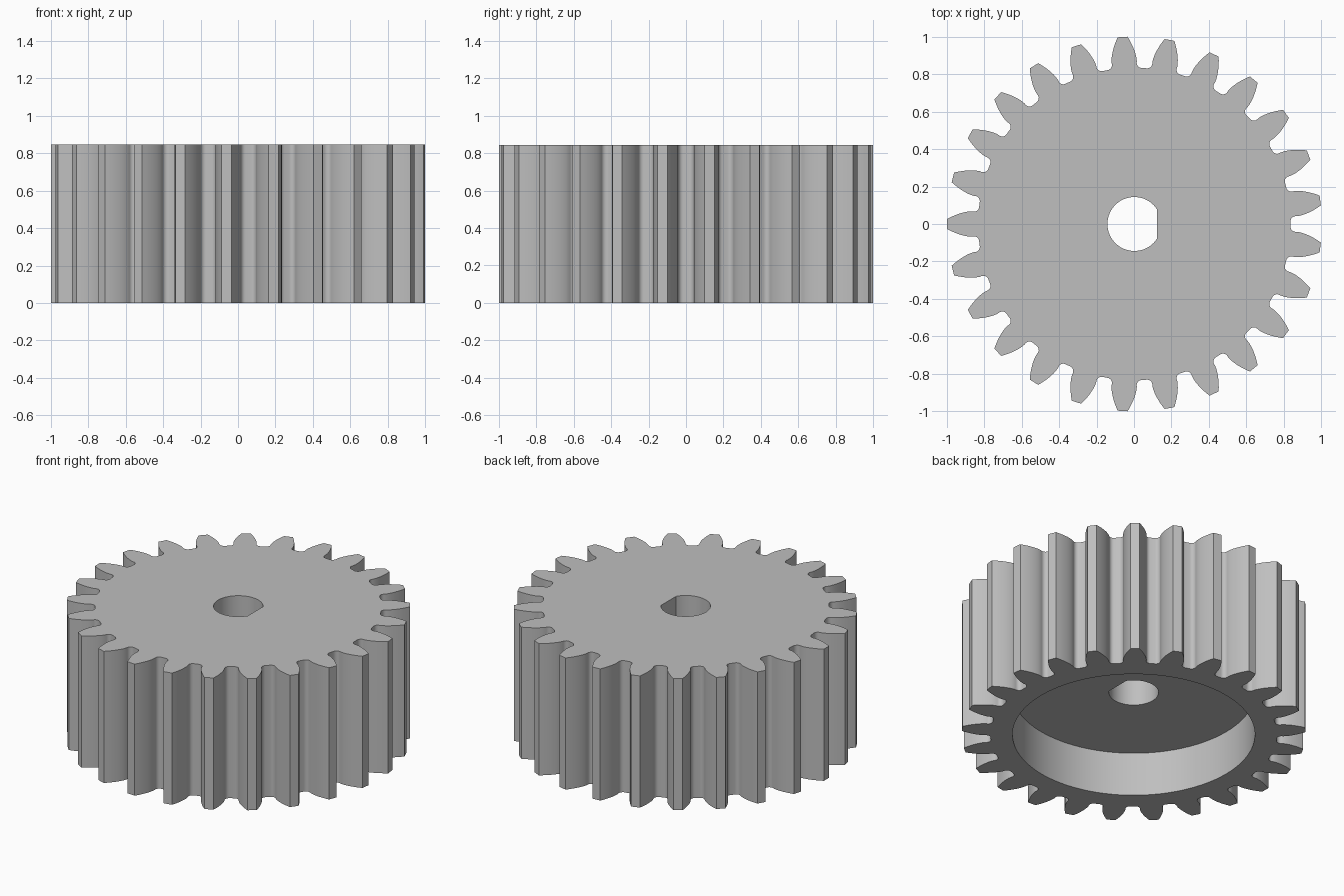
import bpy
import bmesh
from math import pi, sin, cos, tan, acos, asin, radians, hypot, atan2

cube = bpy.data.objects.get("Cube")
if cube:
    bpy.data.objects.remove(cube, do_unlink=True)

# Main sizes
TEETH = 25
TIP = 1.0
MODULE = 2 * TIP / (TEETH + 2)
PITCH = MODULE * TEETH / 2
ROOT = PITCH - 1.25 * MODULE
BASE = PITCH * cos(radians(20))
HEIGHT, CAVITY_DEPTH = 0.845, 0.282
CAVITY_R, BORE_R, BORE_FLAT = 0.705, 0.144, 0.122
FILLET = 0.027
SHIFT = 0.002


def involute(r):
    a = acos(min(1, BASE / r))
    return tan(a) - a


def gap_flank():
    """Half of one tooth gap in polar form, from root centre to tooth tip."""
    base_half = pi / (2 * TEETH) + involute(PITCH)
    half_gap = pi / TEETH - base_half
    wall = BASE * sin(half_gap)
    pts = []
    # Rounded root corner
    for i in range(8):
        a = i / 7 * pi / 2
        x = ROOT + FILLET * (1 - cos(a))
        y = wall - FILLET + FILLET * sin(a)
        pts.append((hypot(x, y), atan2(y, x)))
    # Involute flank
    for i in range(8):
        r = BASE + (TIP - BASE) * i / 7
        pts.append((r, half_gap + involute(r)))
    return pts


def gear_outline():
    half = gap_flank()
    gap = [(r, -a) for r, a in reversed(half)] + half
    return [(r * cos(a + k * 2 * pi / TEETH), r * sin(a + k * 2 * pi / TEETH))
            for k in range(TEETH) for r, a in gap]


def arc(radius, start, end, count):
    return [(radius * cos(start + (end - start) * i / count),
             radius * sin(start + (end - start) * i / count))
            for i in range(count + 1)]


bm = bmesh.new()


def loop(points, z):
    """Closed ring of edges at one height."""
    verts = [bm.verts.new((x + SHIFT, y, z)) for x, y in points]
    edges = [bm.edges.new((v, verts[(i + 1) % len(verts)]))
             for i, v in enumerate(verts)]
    return verts, edges


def wall(low, high):
    a, b = low[0], high[0]
    for i in range(len(a)):
        j = (i + 1) % len(a)
        bm.faces.new((a[i], a[j], b[j], b[i]))


def cap(outer, inner, normal):
    bmesh.ops.triangle_fill(bm, use_beauty=True, use_dissolve=False,
                            edges=outer[1] + inner[1], normal=normal)


# Outlines of the toothed rim, hollow underside and D-shaped bore
teeth = gear_outline()
circle = arc(CAVITY_R, 0, 2 * pi, 96)[:-1]
flat_angle = acos(BORE_FLAT / BORE_R)
d_shape = arc(BORE_R, flat_angle, 2 * pi - flat_angle, 48)

teeth_low, teeth_high = loop(teeth, 0), loop(teeth, HEIGHT)
cavity_low, cavity_high = loop(circle, 0), loop(circle, CAVITY_DEPTH)
bore_low, bore_high = loop(d_shape, CAVITY_DEPTH), loop(d_shape, HEIGHT)

# Caps first, then the upright walls
cap(teeth_high, bore_high, (0, 0, 1))
cap(teeth_low, cavity_low, (0, 0, -1))
cap(cavity_high, bore_low, (0, 0, -1))
for low, high in ((teeth_low, teeth_high), (cavity_low, cavity_high),
                  (bore_low, bore_high)):
    wall(low, high)
bmesh.ops.recalc_face_normals(bm, faces=bm.faces[:])

mesh = bpy.data.meshes.new("gear_wheel")
bm.to_mesh(mesh)
bm.free()
gear = bpy.data.objects.new("gear_wheel", mesh)
bpy.context.collection.objects.link(gear)

# Plain grey material
grey = bpy.data.materials.new("plain_grey")
grey.use_nodes = True
colour = (0.52, 0.52, 0.52, 1)
grey.diffuse_color = colour
for node in grey.node_tree.nodes:
    if node.type == 'BSDF_PRINCIPLED':
        node.inputs["Base Color"].default_value = colour
mesh.materials.append(grey)

# Smooth flanks with crisp rims
bpy.ops.object.select_all(action='DESELECT')
gear.select_set(True)
bpy.context.view_layer.objects.active = gear
bpy.ops.object.shade_smooth_by_angle(angle=radians(30))
